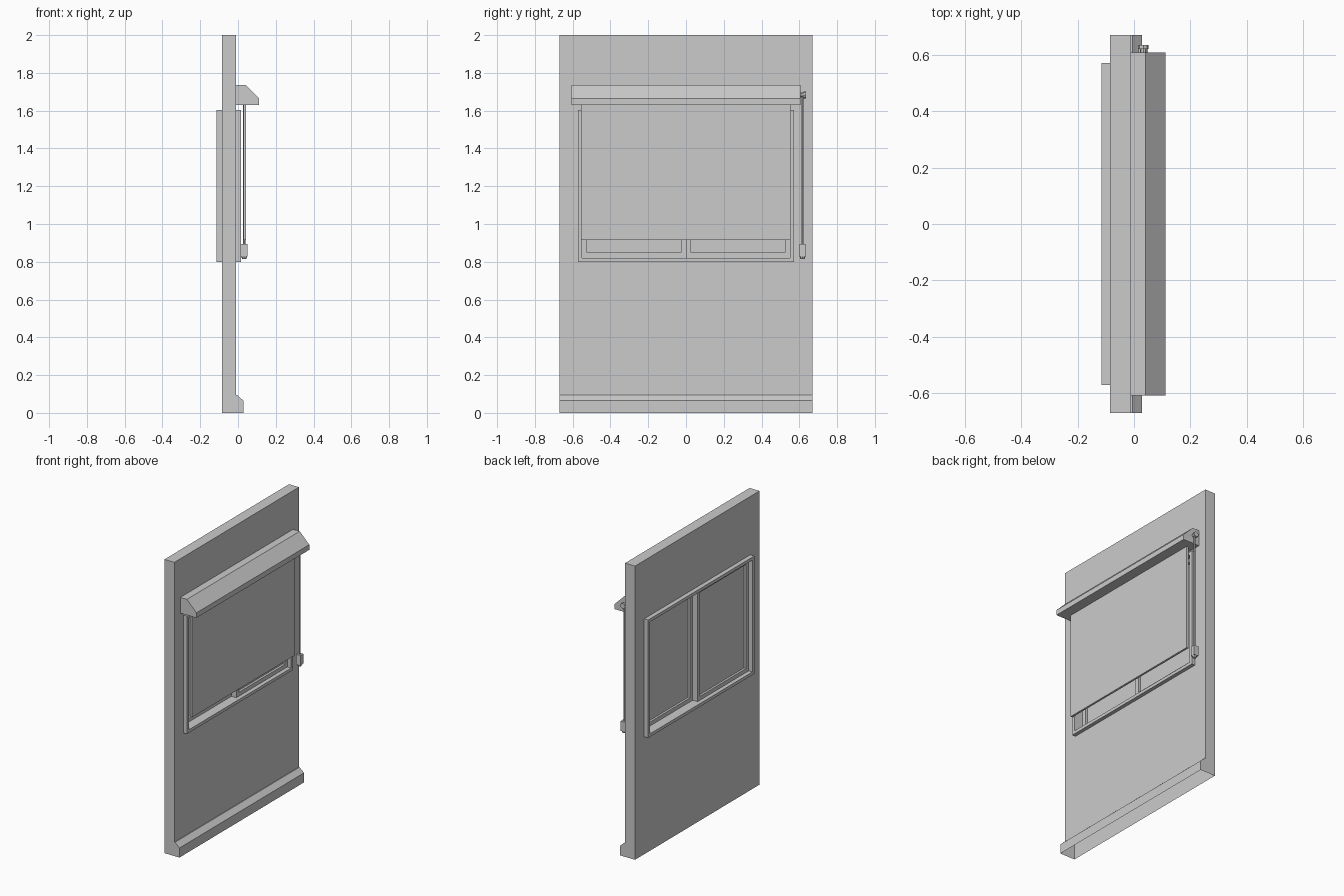
import bpy, bmesh
from mathutils import Matrix, Vector

if "Cube" in bpy.data.objects:
    bpy.data.objects.remove(bpy.data.objects["Cube"])


def finish(name, bm):
    bmesh.ops.recalc_face_normals(bm, faces=bm.faces)
    mesh = bpy.data.meshes.new(name)
    bm.to_mesh(mesh)
    bm.free()
    obj = bpy.data.objects.new(name, mesh)
    bpy.context.collection.objects.link(obj)
    return obj


def add_box(bm, lo, hi):
    lo, hi = Vector(lo), Vector(hi)
    m = Matrix.Translation((lo + hi) / 2) @ Matrix.Diagonal((*(hi - lo), 1))
    bmesh.ops.create_cube(bm, size=1, matrix=m)


def box(name, lo, hi):
    bm = bmesh.new()
    add_box(bm, lo, hi)
    return finish(name, bm)


def extrude_y(name, profile, y0, y1):
    """Extrude an (x, z) profile along y."""
    bm = bmesh.new()
    face = bm.faces.new([bm.verts.new((x, y0, z)) for x, z in profile])
    ext = bmesh.ops.extrude_face_region(bm, geom=[face])
    verts = [g for g in ext["geom"] if isinstance(g, bmesh.types.BMVert)]
    bmesh.ops.translate(bm, verts=verts, vec=(0, y1 - y0, 0))
    return finish(name, bm)


def rect_frame(name, x0, x1, y0, y1, z0, z1, w):
    """Rectangular ring in the yz plane, with bar width w."""
    bm = bmesh.new()
    loops = []
    for x in (x0, x1):
        for d in (0, w):
            loops.append([bm.verts.new((x, y, z)) for y, z in (
                (y0 + d, z0 + d), (y1 - d, z0 + d), (y1 - d, z1 - d), (y0 + d, z1 - d))])
    a, b, c, d = loops
    for p, q in ((a, b), (b, d), (d, c), (c, a)):
        for i in range(4):
            j = (i + 1) % 4
            bm.faces.new((p[i], p[j], q[j], q[i]))
    return finish(name, bm)


def cylinder(name, r, depth, centre, axis="Z", sides=8, r2=None):
    bm = bmesh.new()
    m = Matrix.Translation(centre)
    if axis == "Y":
        m = m @ Matrix.Rotation(1.5707963, 4, "X")
    bmesh.ops.create_cone(bm, cap_ends=True, segments=sides, radius1=r,
                          radius2=r if r2 is None else r2, depth=depth, matrix=m)
    return finish(name, bm)


# Wall with chamfered skirting, window opening and open underside
wall = extrude_y("wall", [(-0.085, 0), (0.028, 0), (0.028, 0.065), (-0.005, 0.095),
                          (-0.01, 0.095), (-0.01, 2), (-0.085, 2)], -0.67, 0.67)
cutter = box("opening_cutter", (-0.3, -0.56, 0.81), (0.3, 0.56, 1.59))
mod = wall.modifiers.new("opening", "BOOLEAN")
mod.object, mod.solver = cutter, "EXACT"
bpy.context.view_layer.objects.active = wall
bpy.ops.object.modifier_apply(modifier=mod.name)
bpy.data.objects.remove(cutter)
bm = bmesh.new()
bm.from_mesh(wall.data)
bmesh.ops.delete(bm, geom=[f for f in bm.faces if f.calc_center_median().z < 0.001],
                 context="FACES")
bm.to_mesh(wall.data)
bm.free()

# Window frame and two sliding sashes on separate tracks
rect_frame("window_frame", -0.115, 0.015, -0.571, 0.571, 0.80, 1.603, 0.021)
for side, x0, y0, y1 in (("outer", -0.087, -0.55, 0.0), ("inner", -0.05, 0.0, 0.55)):
    rect_frame(side + "_sash", x0, x0 + 0.037, y0, y1, 0.821, 1.582, 0.027)
    box(side + "_glass", (x0 + 0.015, y0 + 0.026, 0.847), (x0 + 0.021, y1 - 0.026, 1.556))

# Blind housing and shade
extrude_y("blind_housing", [(-0.01, 1.63), (0.112, 1.63), (0.112, 1.665), (0.04, 1.737),
                            (-0.01, 1.737)], -0.607, 0.607)
box("blind_shade", (0.028, -0.555, 0.914), (0.042, 0.553, 1.64))

# Pull control: pulley, cord and weight
cylinder("pulley_hub", 0.012, 0.02, (0.033, 0.613, 1.683), "Y")
cylinder("pulley_rim", 0.018, 0.014, (0.033, 0.628, 1.683), "Y")
cylinder("pull_cord", 0.006, 0.79, (0.033, 0.617, 1.285))
box("cord_weight", (0.016, 0.602, 0.828), (0.049, 0.633, 0.895))
cylinder("weight_tip", 0.011, 0.014, (0.033, 0.617, 0.822), r2=0.016)
